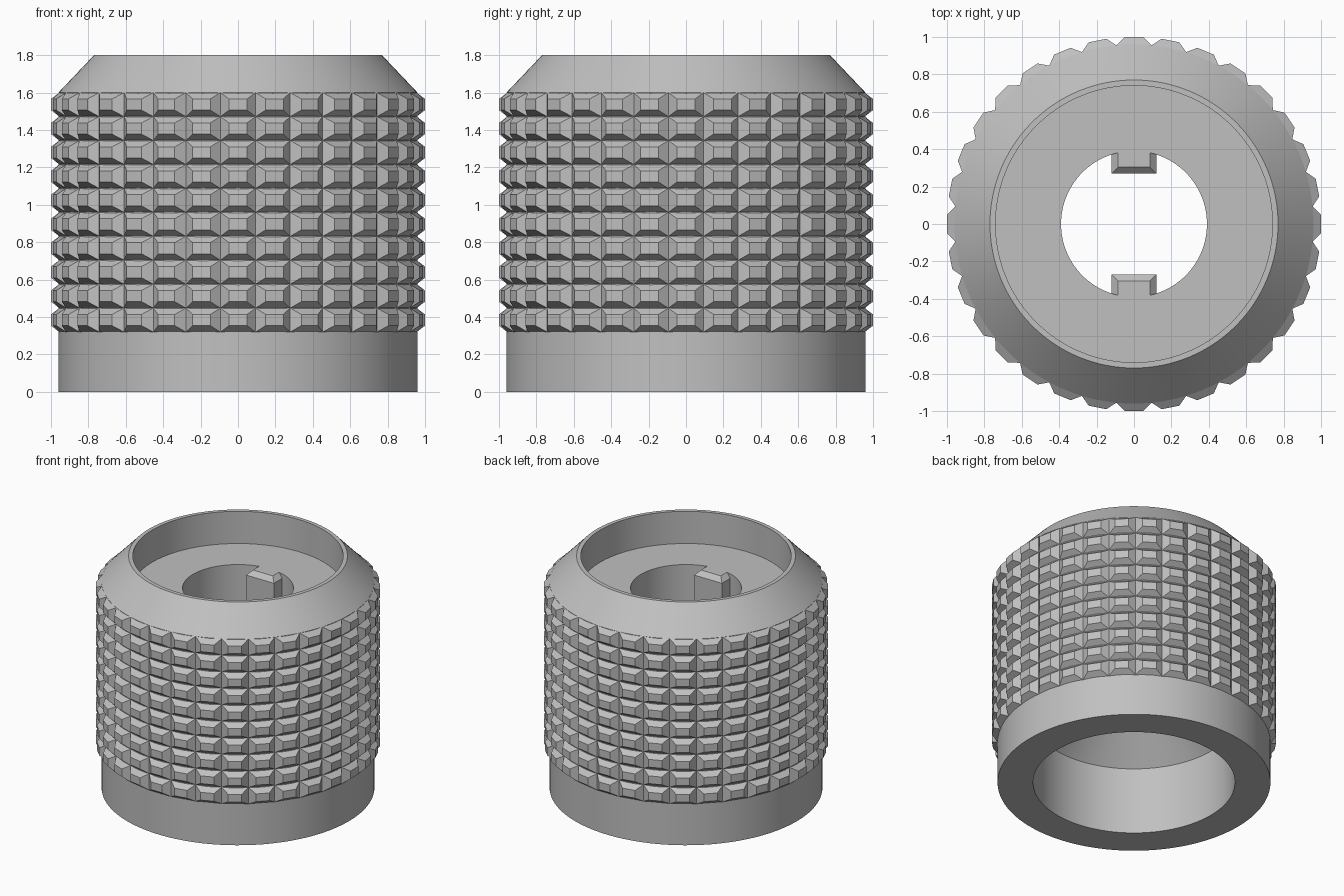
import bpy
import bmesh
from math import cos, sin, pi, radians
from mathutils import Matrix, Vector

cube = bpy.data.objects.get("Cube")
if cube:
    bpy.data.objects.remove(cube, do_unlink=True)

grey = bpy.data.materials.new("plain_grey")
grey.use_nodes = True
colour = (0.53, 0.53, 0.53, 1)
grey.diffuse_color = colour
grey.node_tree.nodes["Principled BSDF"].inputs["Base Color"].default_value = colour


def add_object(name, bm, smooth=False):
    bmesh.ops.remove_doubles(bm, verts=bm.verts, dist=0.0005)
    bmesh.ops.recalc_face_normals(bm, faces=bm.faces)
    mesh = bpy.data.meshes.new(name)
    bm.to_mesh(mesh)
    bm.free()
    mesh.materials.append(grey)
    obj = bpy.data.objects.new(name, mesh)
    bpy.context.collection.objects.link(obj)
    if smooth:
        bpy.ops.object.select_all(action="DESELECT")
        obj.select_set(True)
        bpy.context.view_layer.objects.active = obj
        bpy.ops.object.shade_smooth_by_angle(angle=radians(25))
    return obj


RADIUS, HOLE, FLOOR = 0.96, 0.39, 1.55
HOLE_BOTTOM = 0.84

# Sleeve: closed profile of radius and height, turned about the z axis
profile = [(0.71, 0), (RADIUS, 0), (RADIUS, 1.6), (0.77, 1.8), (0.74, 1.8),
           (0.74, FLOOR), (HOLE, FLOOR), (HOLE, HOLE_BOTTOM), (0.71, 0.52)]
bm = bmesh.new()
verts = [bm.verts.new((r, 0, z)) for r, z in profile]
edges = [bm.edges.new((v, verts[i - 1])) for i, v in enumerate(verts)]
bmesh.ops.spin(bm, geom=verts + edges, cent=(0, 0, 0), axis=(0, 0, 1),
               angle=2 * pi, steps=128)
add_object("sleeve", bm, smooth=True)

# Knurled grip: rows of flat-topped pyramids
COLUMNS, ROWS = 32, 10
GRIP_BOTTOM, GRIP_TOP = 0.32, 1.6
pitch = (GRIP_TOP - GRIP_BOTTOM) / ROWS
half = pi / COLUMNS
corners = [(-1, -1), (1, -1), (1, 1), (-1, 1)]
bm = bmesh.new()
for row in range(ROWS):
    z = GRIP_BOTTOM + (row + 0.5) * pitch
    for column in range(COLUMNS):
        turn = Matrix.Rotation(2 * half * column, 4, "Z")
        base = [bm.verts.new(turn @ Vector((RADIUS * cos(half), s * RADIUS * sin(half),
                                            z + t * pitch / 2))) for s, t in corners]
        crown = [bm.verts.new(turn @ Vector((1, s * 0.048, z + t * 0.03)))
                 for s, t in corners]
        bm.faces.new(crown)
        for i in range(4):
            j = (i + 1) % 4
            bm.faces.new((base[i], base[j], crown[j], crown[i]))
add_object("knurled_grip", bm)

# Two keys inside the hole, with bevelled upper edges
for name, side in (("back_key", 1), ("front_key", -1)):
    bm = bmesh.new()
    rings = []
    for z, width, inner in ((HOLE_BOTTOM, 0.12, 0.27), (FLOOR - 0.035, 0.12, 0.27),
                            (FLOOR, 0.085, 0.305)):
        rings.append([bm.verts.new((x, side * y, z)) for x, y in
                      ((-width, inner), (width, inner), (width, HOLE), (-width, HOLE))])
    for low, high in zip(rings, rings[1:]):
        for i in range(4):
            j = (i + 1) % 4
            bm.faces.new((low[i], low[j], high[j], high[i]))
    bm.faces.new(rings[0])
    bm.faces.new(rings[-1])
    add_object(name, bm)
